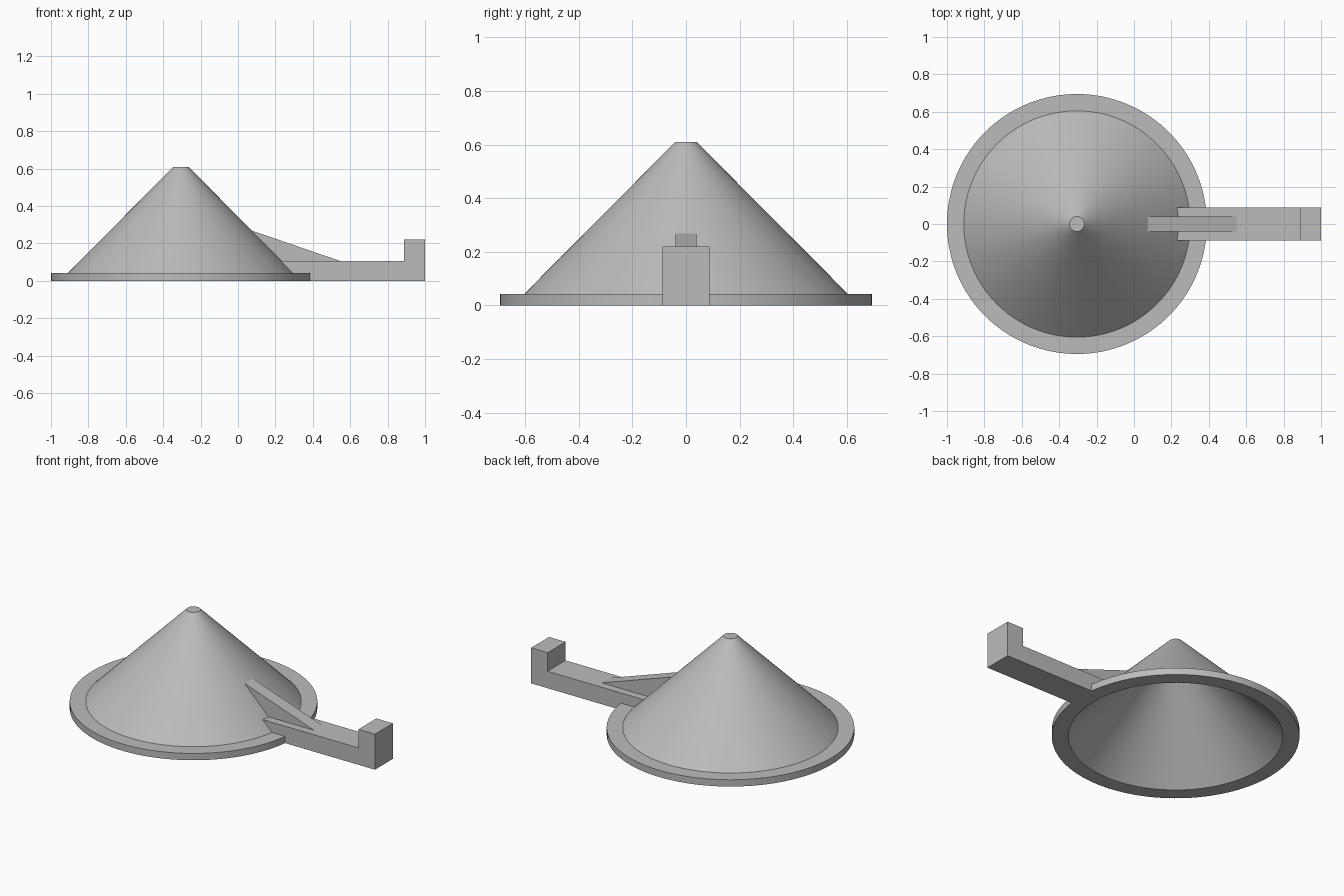
import bpy, bmesh, math
from mathutils import Matrix, Vector

if "Cube" in bpy.data.objects:
    bpy.data.objects.remove(bpy.data.objects["Cube"])

CENTRE_X = -0.305

grey = bpy.data.materials.new("plain_grey")
grey.use_nodes = True
colour = (0.5, 0.5, 0.5, 1)
grey.diffuse_color = colour
grey.node_tree.nodes["Principled BSDF"].inputs["Base Color"].default_value = colour


def finish(name, bm):
    bmesh.ops.recalc_face_normals(bm, faces=bm.faces)
    mesh = bpy.data.meshes.new(name)
    bm.to_mesh(mesh)
    bm.free()
    mesh.materials.append(grey)
    obj = bpy.data.objects.new(name, mesh)
    bpy.context.collection.objects.link(obj)
    return obj


def lathe(name, profile, x, steps=128):
    """Spin an (r, z) profile about a vertical axis at x."""
    bm = bmesh.new()
    verts = [bm.verts.new((r, 0, z)) for r, z in profile]
    edges = [bm.edges.new(pair) for pair in zip(verts, verts[1:])]
    bmesh.ops.spin(bm, geom=verts + edges, cent=(0, 0, 0), axis=(0, 0, 1),
                   angle=math.tau, steps=steps, use_duplicate=False)
    bmesh.ops.remove_doubles(bm, verts=bm.verts, dist=0.0001)
    bmesh.ops.transform(bm, matrix=Matrix.Translation((x, 0, 0)), verts=bm.verts)
    return finish(name, bm)


def extrude_side(name, outline, half_width):
    """Extrude an (x, z) outline equally to both sides of y = 0."""
    bm = bmesh.new()
    face = bm.faces.new([bm.verts.new((x, -half_width, z)) for x, z in outline])
    result = bmesh.ops.extrude_face_region(bm, geom=[face], use_keep_orig=True)
    moved = [v for v in result["geom"] if isinstance(v, bmesh.types.BMVert)]
    bmesh.ops.translate(bm, verts=moved, vec=Vector((0, 2 * half_width, 0)))
    return finish(name, bm)


# Hollow cone with its flat rim
cone = lathe("hollow_cone_with_rim",
             [(0, 0.61), (0.04, 0.61), (0.605, 0.042), (0.695, 0.042),
              (0.695, 0), (0.602, 0), (0.037, 0.565), (0, 0.565)], CENTRE_X)
bpy.context.view_layer.objects.active = cone
cone.select_set(True)
bpy.ops.object.shade_smooth_by_angle(angle=math.radians(30))

# Arm with raised end block, its inner end buried in the cone wall
extrude_side("arm_with_end_stop",
             [(0.302, 0), (1, 0), (1, 0.22), (0.887, 0.22),
              (0.887, 0.105), (0.21, 0.105)], 0.088)

# Thin bracing rib between cone and arm
extrude_side("bracing_rib",
             [(0.055, 0.275), (0.225, 0.1), (0.55, 0.1), (0.55, 0.105)], 0.04)
